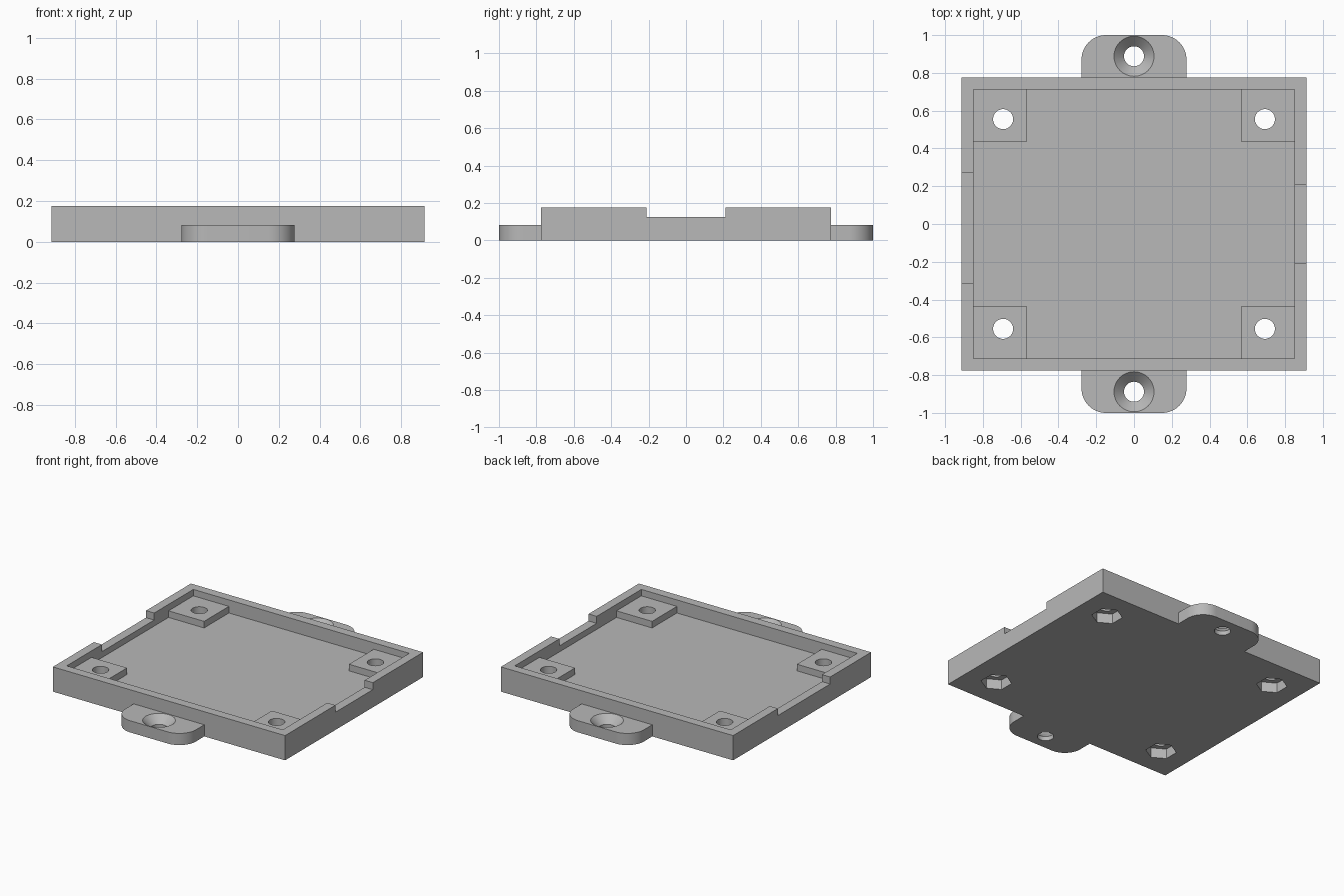
import bpy
import bmesh
from math import cos, sin, pi, radians

cube = bpy.data.objects.get("Cube")
if cube:
    bpy.data.objects.remove(cube, do_unlink=True)

grey = bpy.data.materials.new("plain_grey")
grey.use_nodes = True
GREY = (0.48, 0.48, 0.48, 1)
grey.diffuse_color = GREY
grey.node_tree.nodes["Principled BSDF"].inputs["Base Color"].default_value = GREY

HX, HY, TOP = 0.914, 0.776, 0.176      # outer half sizes and rim height
IX, IY, FLOOR = 0.85, 0.712, 0.083     # cavity half sizes and floor height
PAD, NOTCH = 0.13, 0.126               # pad top and notch bottom
HOLE = 0.053


def loft(name, low, high, z0, z1):
    """Solid between two matching outlines."""
    bm = bmesh.new()
    a = [bm.verts.new((x, y, z0)) for x, y in low]
    b = [bm.verts.new((x, y, z1)) for x, y in high]
    bm.faces.new(a[::-1])
    bm.faces.new(b)
    for i in range(len(a)):
        j = (i + 1) % len(a)
        bm.faces.new((a[i], a[j], b[j], b[i]))
    bmesh.ops.recalc_face_normals(bm, faces=bm.faces)
    mesh = bpy.data.meshes.new(name)
    bm.to_mesh(mesh)
    bm.free()
    mesh.materials.append(grey)
    obj = bpy.data.objects.new(name, mesh)
    bpy.context.collection.objects.link(obj)
    return obj


def box(name, x0, x1, y0, y1, z0, z1):
    pts = [(x0, y0), (x1, y0), (x1, y1), (x0, y1)]
    return loft(name, pts, pts, z0, z1)


def ring(x, y, r, n=48, start=0.0):
    return [(x + r * cos(start + 2 * pi * i / n),
             y + r * sin(start + 2 * pi * i / n)) for i in range(n)]


def combine(target, tool, operation):
    """Apply a boolean and discard the tool object."""
    tool.hide_render = True
    mod = target.modifiers.new("bool", "BOOLEAN")
    mod.operation, mod.solver, mod.object = operation, "EXACT", tool
    bpy.context.view_layer.objects.active = target
    bpy.ops.object.modifier_apply(modifier=mod.name)
    bpy.data.objects.remove(tool, do_unlink=True)


# Open tray with a thin rim
tray = box("mounting_tray", -HX, HX, -HY, HY, 0, TOP)
combine(tray, box("cavity", -IX, IX, -IY, IY, FLOOR, 1), "DIFFERENCE")

# Low notches in the two side walls
combine(tray, box("notch_left", IX - 0.02, 1, -0.21, 0.21, NOTCH, 1), "DIFFERENCE")
combine(tray, box("notch_right", -1, 0.02 - IX, -0.315, 0.272, NOTCH, 1), "DIFFERENCE")

# Corner pads, each with a screw hole and a hexagonal nut pocket beneath
for sx in (-1, 1):
    for sy in (-1, 1):
        xs = sorted((sx * 0.57, sx * (IX + 0.02)))
        ys = sorted((sy * 0.433, sy * (IY + 0.02)))
        combine(tray, box("pad", *xs, *ys, 0.04, PAD), "UNION")
        x, y = sx * 0.693, sy * 0.555
        nut = ring(x, y, 0.1, 6, pi / 2)
        combine(tray, loft("nut_pocket", nut, nut, -0.05, 0.07), "DIFFERENCE")
        bore = ring(x, y, HOLE)
        combine(tray, loft("screw_hole", bore, bore, -0.1, 0.3), "DIFFERENCE")

# Rounded end tabs with countersunk holes
EX, R = 0.278, 0.13
for s in (-1, 1):
    half = [(EX - R + R * cos(a), 1 - R + R * sin(a))
            for a in (pi / 2 * i / 16 for i in range(17))]
    outline = [(EX, HY - 0.03)] + half
    outline += [(-x, y) for x, y in reversed(outline)]
    outline = [(s * x, s * y) for x, y in outline]
    tab = loft("mounting_tab", outline, outline, 0, FLOOR)
    y = s * 0.888
    combine(tab, loft("tab_hole", ring(0, y, HOLE), ring(0, y, HOLE), -0.1, 0.2), "DIFFERENCE")
    combine(tab, loft("countersink", ring(0, y, HOLE - 0.004), ring(0, y, 0.111),
                      0.026, FLOOR + 0.005), "DIFFERENCE")
    combine(tray, tab, "UNION")

# Smooth the curved walls, keep the edges crisp
bpy.ops.object.select_all(action="DESELECT")
tray.select_set(True)
bpy.context.view_layer.objects.active = tray
bpy.ops.object.shade_smooth_by_angle(angle=radians(30))
